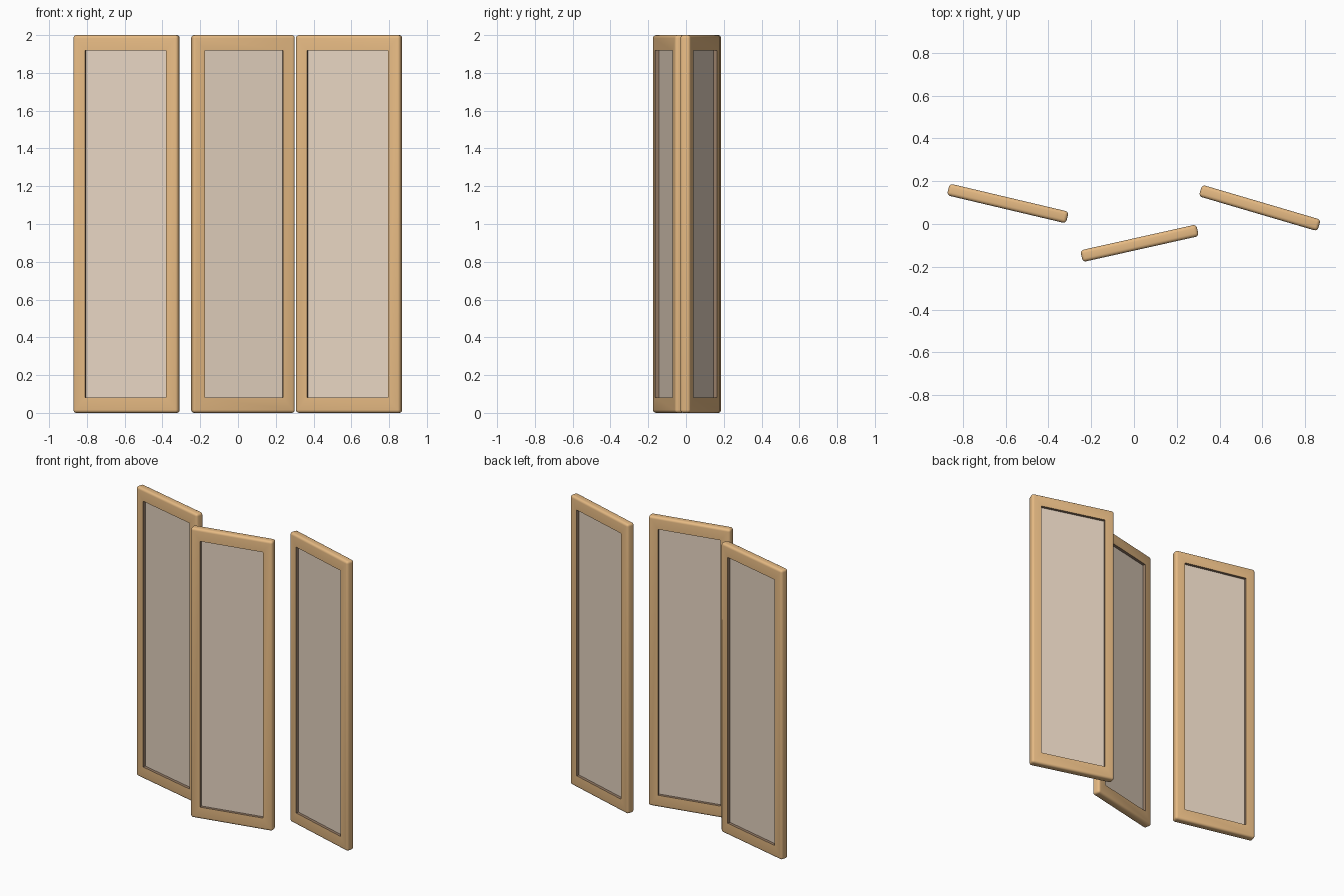
import bpy
import bmesh
import math
from mathutils import Matrix

if "Cube" in bpy.data.objects:
    bpy.data.objects.remove(bpy.data.objects["Cube"])


def material(name, rgb):
    m = bpy.data.materials.new(name)
    lin = [((c / 255 + 0.055) / 1.055) ** 2.4 for c in rgb]
    m.diffuse_color = (*lin, 1)
    m.use_nodes = True
    m.node_tree.nodes["Principled BSDF"].inputs["Base Color"].default_value = m.diffuse_color
    return m


wood = material("light wood", (230, 186, 131))
fabric = material("beige fabric", (231, 213, 194))
shadow_wood = material("grey brown trim", (150, 124, 102))

STILE = 0.066   # frame width at the sides
RAIL = 0.082    # frame width at top and bottom
DEPTH = 0.056   # frame depth
BOTTOM, TOP = 0.0, 2.0


def frame(name, w, place):
    """Rectangular ring with rounded outer edges and trim-coloured inner faces."""
    bm = bmesh.new()

    def ring(y, dx, dz):
        x, lo, hi = w / 2 - dx, BOTTOM + dz, TOP - dz
        return [bm.verts.new(p) for p in ((-x, y, lo), (x, y, lo), (x, y, hi), (-x, y, hi))]

    loops = [ring(-DEPTH / 2, 0, 0), ring(DEPTH / 2, 0, 0),
             ring(DEPTH / 2, STILE, RAIL), ring(-DEPTH / 2, STILE, RAIL)]
    for k in range(4):
        a, b = loops[k], loops[(k + 1) % 4]
        for i in range(4):
            j = (i + 1) % 4
            face = bm.faces.new((a[i], a[j], b[j], b[i]))
            face.material_index = 1 if k == 2 else 0
    bmesh.ops.recalc_face_normals(bm, faces=bm.faces)
    outer = set(loops[0] + loops[1])
    edges = [e for e in bm.edges if e.verts[0] in outer and e.verts[1] in outer]
    bmesh.ops.bevel(bm, geom=edges, offset=0.016, segments=4, profile=0.5,
                    affect='EDGES', material=0)
    me = bpy.data.meshes.new(name)
    bm.to_mesh(me)
    bm.free()
    me.materials.append(wood)
    me.materials.append(shadow_wood)
    ob = bpy.data.objects.new(name, me)
    bpy.context.collection.objects.link(ob)
    bpy.ops.object.select_all(action='DESELECT')
    ob.select_set(True)
    bpy.context.view_layer.objects.active = ob
    bpy.ops.object.shade_smooth_by_angle(angle=math.radians(40))
    ob.matrix_world = place


def sheet(name, w, place):
    """Thin fabric board set into the frame."""
    bpy.ops.mesh.primitive_cube_add(size=1)
    ob = bpy.context.object
    ob.name = name
    ob.data.transform(Matrix.Translation((0, 0, 1)) @ Matrix.Diagonal((w - 1.4 * STILE, 0.016, 1.89, 1)))
    ob.data.materials.append(fabric)
    ob.matrix_world = place


# Folding screen panels: name, centre x, centre y, width, angle
panels = [
    ("left", -0.590, 0.096, 0.572, -13.3),
    ("middle", 0.026, -0.090, 0.556, 12.6),
    ("right", 0.588, 0.075, 0.578, -16.4),
]

for name, cx, cy, w, ang in panels:
    place = Matrix.Translation((cx, cy, 0)) @ Matrix.Rotation(math.radians(ang), 4, 'Z')
    frame(f"{name}_panel_frame", w, place)
    sheet(f"{name}_panel_fabric", w, place)
